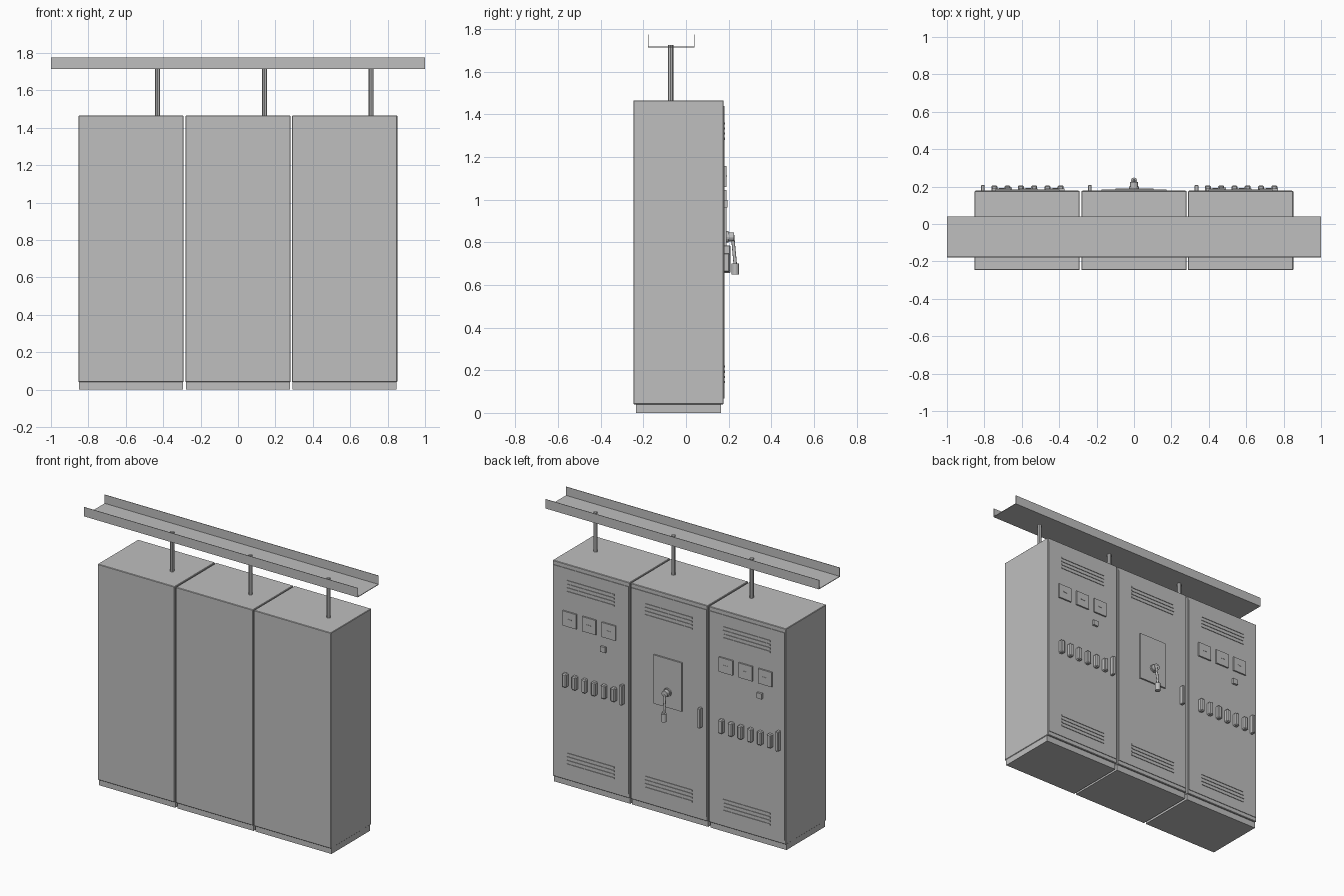
import bpy
import bmesh
import math
from mathutils import Vector

if "Cube" in bpy.data.objects:
    bpy.data.objects.remove(bpy.data.objects["Cube"])

grey = bpy.data.materials.new("plain grey")
grey.use_nodes = True
colour = (0.52, 0.52, 0.52, 1)
grey.diffuse_color = colour
grey.node_tree.nodes["Principled BSDF"].inputs["Base Color"].default_value = colour


def finish(name, bm):
    mesh = bpy.data.meshes.new(name)
    bmesh.ops.recalc_face_normals(bm, faces=bm.faces)
    bm.to_mesh(mesh)
    bm.free()
    mesh.materials.append(grey)
    obj = bpy.data.objects.new(name, mesh)
    bpy.context.collection.objects.link(obj)
    return obj


def box(name, x, y, z, bevel=0):
    """Box from (low, high) ranges on each axis."""
    bm = bmesh.new()
    bmesh.ops.create_cube(bm, size=1)
    for v in bm.verts:
        v.co = Vector([r[0] if c < 0 else r[1] for c, r in zip(v.co, (x, y, z))])
    obj = finish(name, bm)
    if bevel:
        mod = obj.modifiers.new("bevel", "BEVEL")
        mod.width = bevel
        mod.segments = 1
    return obj


def rod(name, start, end, r1, r2=None, sides=16):
    """Round bar between two points."""
    a, b = Vector(start), Vector(end)
    bm = bmesh.new()
    bmesh.ops.create_cone(bm, cap_ends=True, segments=sides, radius1=r1,
                          radius2=r1 if r2 is None else r2, depth=(b - a).length)
    turn = (b - a).to_track_quat("Z", "Y")
    for v in bm.verts:
        v.co = turn @ v.co + (a + b) / 2
    return finish(name, bm)


def around(centre, width):
    return (centre - width / 2, centre + width / 2)


FACE = 0.18   # plane of the door fronts


def cabinet(side, cx):
    box(side + "_plinth", around(cx, 0.556), (-0.235, 0.165), (0, 0.042))
    box(side + "_body", around(cx, 0.563), (-0.247, 0.176), (0.04, 1.465), 0.003)
    box(side + "_door", around(cx, 0.55), (0.17, FACE), (0.068, 1.438))
    # Louvres at the top and bottom of the door
    for place, z0 in (("upper", 1.285), ("lower", 0.145)):
        for i in range(4):
            box(f"{side}_{place}_vent_{i}", around(cx, 0.345), (0.175, FACE + 0.004),
                around(z0 + i * 0.024, 0.01))
    # Door pull with a stepped lower part
    hx = cx - 0.236
    box(side + "_door_handle", around(hx, 0.02), (0.175, 0.208), (0.655, 0.785), 0.003)
    # Hanger up to the cable tray
    rod(side + "_hanger", (cx + 0.142, -0.072, 1.46), (cx + 0.142, -0.072, 1.725), 0.013, sides=8)


def instruments(side, cx):
    # Three meters, each with a small dial mark
    for i in range(3):
        x = cx + 0.15 - i * 0.143
        box(f"{side}_meter_{i}", around(x, 0.1), (0.175, 0.19), (1.06, 1.157))
        box(f"{side}_meter_mark_{i}", around(x, 0.03), (0.185, 0.192), around(1.11, 0.005))
    box(side + "_button", around(cx - 0.097, 0.036), (0.175, 0.194), (0.962, 0.998))
    # Row of breakers
    for i in range(6):
        x = cx + 0.18 - i * 0.071
        box(f"{side}_breaker_{i}", around(x, 0.032), (0.17, 0.206), (0.66, 0.75), 0.006)


for side, cx in (("left", 0.57), ("centre", 0), ("right", -0.572)):
    cabinet(side, cx)
    if cx:
        instruments(side, cx)

# Main switch with crank handle
box("switch_plate", around(0.003, 0.205), (0.175, 0.19), (0.722, 1.044))
rod("switch_collar", (0, 0.185, 0.825), (0, 0.2, 0.825), 0.027)
rod("switch_hub", (0, 0.195, 0.825), (0, 0.225, 0.825), 0.021)
rod("crank_arm", (0, 0.218, 0.835), (0, 0.231, 0.695), 0.008)
rod("crank_grip", (0, 0.231, 0.70), (0, 0.231, 0.648), 0.017)

# Open cable tray
box("tray_base", (-1, 1), (-0.178, 0.04), (1.714, 1.718))
for name, y in (("tray_back_lip", -0.178), ("tray_front_lip", 0.037)):
    box(name, (-1, 1), (y, y + 0.003), (1.714, 1.775))

# Smooth the round parts
for obj in bpy.context.view_layer.objects:
    obj.select_set(obj.name.startswith(("switch_collar", "switch_hub", "crank")))
bpy.context.view_layer.objects.active = bpy.data.objects["switch_hub"]
bpy.ops.object.shade_smooth_by_angle(angle=math.radians(35))
